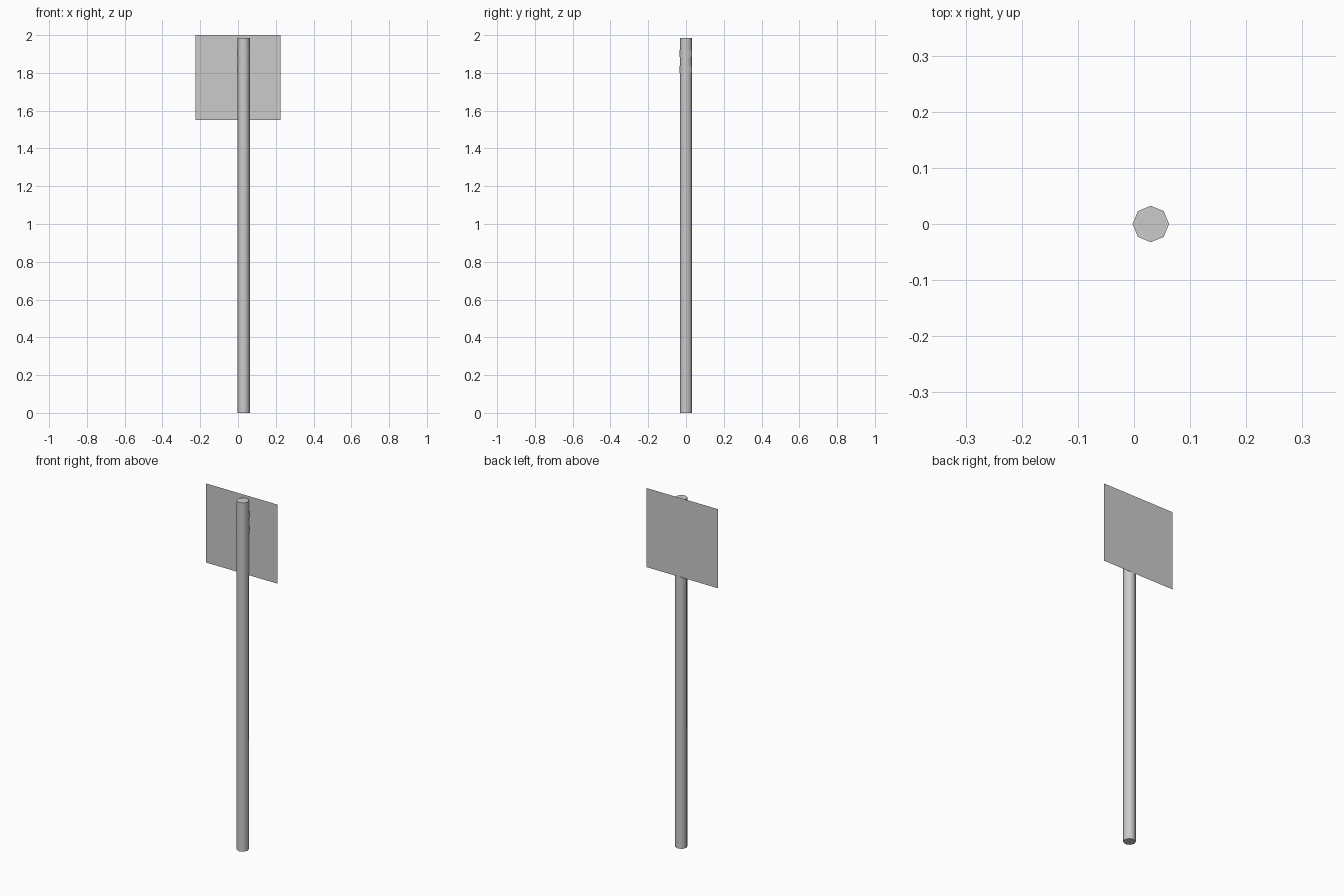
import bpy, bmesh
from math import radians, sin, cos

if "Cube" in bpy.data.objects:
    bpy.data.objects.remove(bpy.data.objects["Cube"])

CX = 0.03          # pole axis offset from the sign centre


def make_object(name, bm, smooth=False):
    mesh = bpy.data.meshes.new(name)
    bm.to_mesh(mesh)
    bm.free()
    obj = bpy.data.objects.new(name, mesh)
    bpy.context.collection.objects.link(obj)
    if smooth:
        bpy.ops.object.select_all(action='DESELECT')
        obj.select_set(True)
        bpy.context.view_layer.objects.active = obj
        bpy.ops.object.shade_smooth_by_angle(angle=radians(50))
    return obj


def ribbon(name, path, z0, z1, smooth=False):
    """Upright sheet following a plan-view path."""
    bm = bmesh.new()
    low = [bm.verts.new((x, y, z0)) for x, y in path]
    high = [bm.verts.new((x, y, z1)) for x, y in path]
    for i in range(len(path) - 1):
        bm.faces.new((low[i], low[i + 1], high[i + 1], high[i]))
    return make_object(name, bm, smooth)


# Eight-sided pole with corners on the axes
bm = bmesh.new()
ring = [(CX + 0.0325 * cos(radians(a)), 0.0325 * sin(radians(a)))
        for a in range(0, 360, 45)]
bottom = bm.faces.new([bm.verts.new((x, y, 0)) for x, y in ring])
top = bmesh.ops.extrude_face_region(bm, geom=[bottom])
bmesh.ops.translate(bm, vec=(0, 0, 1.985),
                    verts=[g for g in top['geom'] if isinstance(g, bmesh.types.BMVert)])
bmesh.ops.recalc_face_normals(bm, faces=bm.faces)
make_object("pole", bm, True)

# Thin sign panel, face towards the back
ribbon("sign_panel", [(0.225, 0.034), (-0.225, 0.034)], 1.55, 2.0)

# Two straps wrapped round the front of the pole with flat ends on the panel
wrap = [(CX + 0.0345 * cos(radians(a)), 0.0345 * sin(radians(a)))
        for a in range(135, 406, 45)]
path = [(-0.12, 0.0325), (0.015, 0.0325)] + wrap + [(0.045, 0.0325), (0.115, 0.0325)]
for name, z in (("upper_strap", 1.885), ("lower_strap", 1.80)):
    ribbon(name, path, z, z + 0.037, True)
